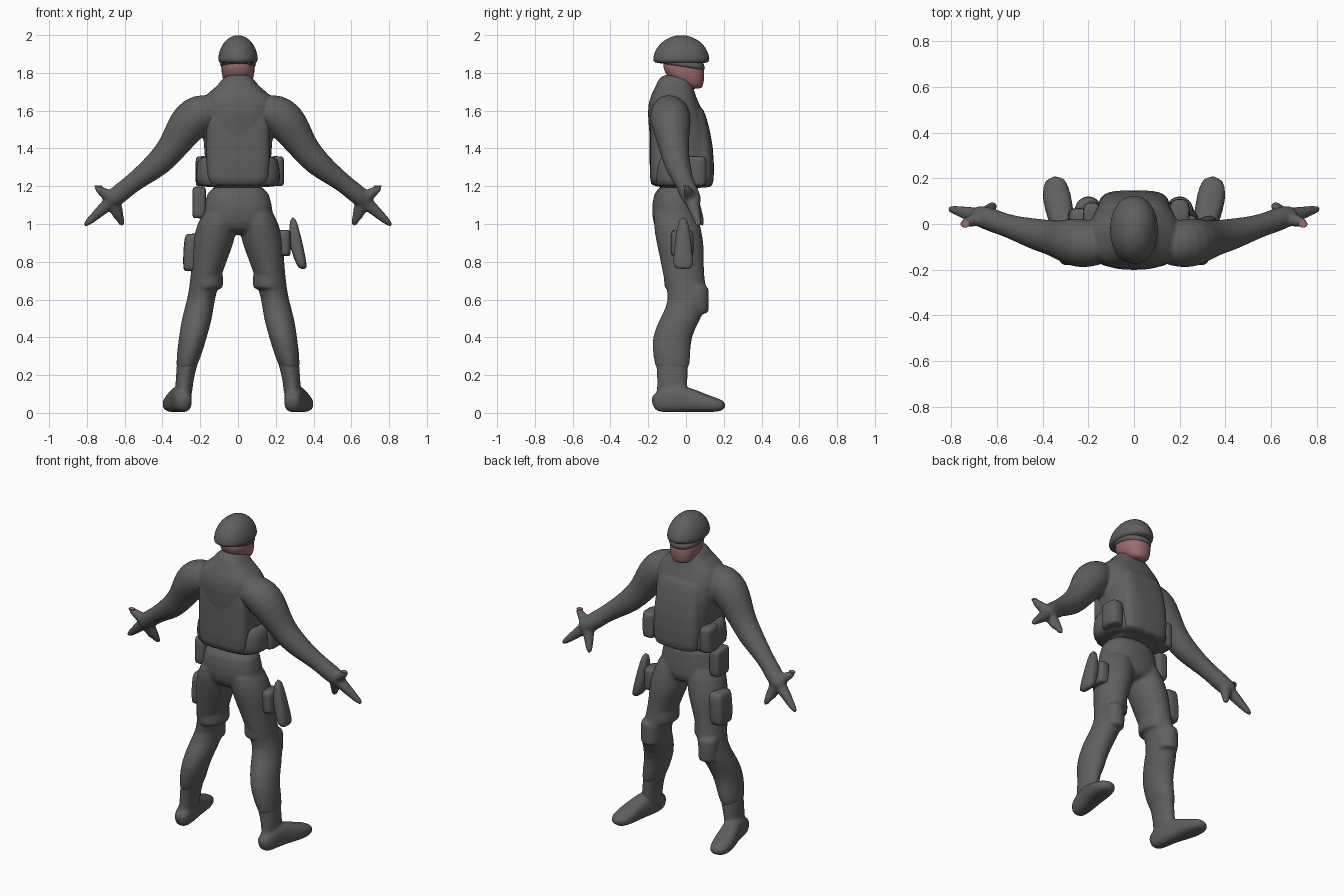
import bpy
import bmesh
from math import cos, sin, pi
from mathutils import Vector

if "Cube" in bpy.data.objects:
    bpy.data.objects.remove(bpy.data.objects["Cube"])


def material(name, colour):
    mat = bpy.data.materials.new(name)
    mat.use_nodes = True
    mat.diffuse_color = (*colour, 1)
    mat.node_tree.nodes["Principled BSDF"].inputs["Base Color"].default_value = (*colour, 1)
    return mat


GREY = material("dark grey cloth", (.115, .115, .115))
SKIN = material("dusky pink skin", (.34, .15, .15))
SIDES = {"right": -1, "left": 1}
UP = Vector((0, 0, 1))
FORWARD = Vector((0, 1, 0))


def power(value, squareness):
    return abs(value) ** (2 / squareness) * (1 if value >= 0 else -1)


def loft(bm, rings, side=1, squareness=2, level=False, reference=FORWARD, lean=0, count=20):
    """Skin rings (x, y, z, width, depth); a ring with one radius is round."""
    centres = [Vector((side * ring[0], ring[1], ring[2])) for ring in rings]
    last = len(rings) - 1
    loops = []
    for i, (centre, ring) in enumerate(zip(centres, rings)):
        along = UP
        if not level:
            along = (centres[min(i + 1, last)] - centres[max(i - 1, 0)]).normalized()
        depth_axis = (reference - along * reference.dot(along)).normalized()
        width_axis = depth_axis.cross(along)
        loop = []
        for k in range(count):
            angle = 2 * pi * k / count
            point = (centre + width_axis * ring[3] * power(cos(angle), squareness)
                     + depth_axis * ring[-1] * power(sin(angle), squareness))
            point.z += lean * (point.y - centre.y)
            loop.append(bm.verts.new(point))
        loops.append(loop)
    for lower, upper in zip(loops, loops[1:]):
        for k in range(count):
            n = (k + 1) % count
            bm.faces.new((lower[k], lower[n], upper[n], upper[k]))
    bm.faces.new(loops[0])
    bm.faces.new(loops[-1])


def finish(name, bm, mat=GREY, fuse=True):
    """Turn the lofts into one object, blended into a single skin if fused."""
    bmesh.ops.recalc_face_normals(bm, faces=bm.faces)
    for face in bm.faces:
        face.smooth = True
    mesh = bpy.data.meshes.new(name)
    bm.to_mesh(mesh)
    bm.free()
    mesh.materials.append(mat)
    obj = bpy.data.objects.new(name, mesh)
    bpy.context.collection.objects.link(obj)
    subdivision = obj.modifiers.new("round", "SUBSURF")
    subdivision.levels = subdivision.render_levels = 1
    if fuse:
        remesh = obj.modifiers.new("blend", "REMESH")
        remesh.mode = "VOXEL"
        remesh.voxel_size = .009
        remesh.use_smooth_shade = True
        smooth = obj.modifiers.new("soften", "SMOOTH")
        smooth.factor = .5
        smooth.iterations = 5


def single(name, rings, mat=GREY, **options):
    bm = bmesh.new()
    loft(bm, rings, level=True, **options)
    finish(name, bm, mat, fuse=False)


def pad_rings(centre, half_size, tilt=(0, 0), top=1):
    """Rings of a soft upright box; tilt shifts its top, top scales it."""
    x, y, z = centre
    width, depth, height = half_size
    rings = []
    for step, scale in ((-1, .85), (-.9, 1), (0, 1), (.8, top), (1, top * .85)):
        shift = max(step, 0)
        rings.append((x + tilt[0] * shift, y + tilt[1] * shift, z + height * step,
                      width * scale, depth * scale))
    return rings


def pad(name, centre, half_size, mat=GREY, squareness=4, **shape):
    single(name, pad_rings(centre, half_size, **shape), mat, squareness=squareness)


def centred(rings):
    """Place rings (y, z, width, depth) on the middle line."""
    return [(0, *ring) for ring in rings]


# Jacket: neck, torso and vest body, with both arms and hands blended in
bm = bmesh.new()
loft(bm, centred([(-.06, 1.8, .075, .075), (-.06, 1.73, .1, .1),
                  (-.07, 1.68, .19, .12), (-.06, 1.6, .21, .15),
                  (-.02, 1.45, .18, .17), (-.02, 1.25, .175, .16),
                  (-.04, 1.17, .15, .11)]),
     squareness=2.6, level=True)
loft(bm, pad_rings((0, .055, 1.41), (.16, .095, .22), tilt=(0, -.05), top=.95),
     squareness=3.5, level=True)
for side in SIDES.values():
    # Shoulder to palm, swinging forward as it goes out
    arm = [(.1, 1.61, .08), (.2, 1.59, .105), (.25, 1.55, .11), (.3, 1.48, .095),
           (.35, 1.4, .077), (.42, 1.32, .072), (.5, 1.26, .057),
           (.58, 1.2, .048), (.65, 1.14, .055), (.71, 1.1, .035)]
    loft(bm, [(x, .3 * x * x - .1, z, radius) for x, z, radius in arm], side=side)
    # Thumb and spread fingers, tapering from the palm
    palm = Vector((.66, .03, 1.13))
    for tip in ((.76, 0, 1.2), (.82, .07, .985), (.78, .05, 1.03),
                (.61, .09, .985), (.64, .06, 1.02)):
        finger = [(*palm.lerp(Vector(tip), t), .042 - .026 * t) for t in (0, .3, .6, 1)]
        loft(bm, finger, side=side, count=10)
finish("jacket_and_arms", bm)

# Bare skin on top of each thumb
for label, side in SIDES.items():
    pad(label + "_thumb_skin", (.74 * side, 0, 1.2), (.02, .016, .004), SKIN, squareness=2)

# Trousers: pelvis, both legs, thigh hems and knee pads
bm = bmesh.new()
loft(bm, centred([(-.05, 1.22, .16, .11), (-.06, 1.1, .18, .125),
                  (-.05, 1, .2, .13), (-.04, .94, .12, .09)]),
     squareness=2.3, level=True)
for side in SIDES.values():
    # One (y, width) pair every tenth of height, the leg splaying outward
    leg = ((-.06, .08), (-.05, .11), (-.03, .112), (-.02, .092), (-.01, .08), (.02, .072),
           (-.03, .083), (-.08, .074), (-.075, .067), (-.07, .046))
    rings = []
    for i, (y, width) in enumerate(leg):
        z = 1.1 - i / 10
        rings.append((.325 - .215 * z, y, z, width, .06 + .6 * width))
    loft(bm, rings, side=side, level=True)
    loft(bm, pad_rings((.163, -.01, .7), (.085, .108, .045)), side=side, level=True)
    loft(bm, pad_rings((.2, .06, .6), (.06, .062, .075)), side=side, level=True)
finish("trousers", bm)

# Boots: shaft and foot, toes turned outward
for label, side in SIDES.items():
    bm = bmesh.new()
    loft(bm, [(.26, -.075, .31, .062, .085), (.27, -.075, .25, .055, .085),
              (.285, -.07, .17, .046, .08), (.29, -.08, .05, .047, .085)],
         side=side, level=True)
    loft(bm, [(.285, -.18, .045, .03, .035), (.29, -.14, .06, .05, .06),
              (.3, -.05, .08, .053, .078), (.32, .03, .066, .057, .063),
              (.34, .12, .046, .068, .044), (.35, .215, .035, .045, .028)],
         side=side, squareness=2.6, reference=UP)
    finish(label + "_boot", bm)

# Armoured vest: back panel, waist band and side pouches
pad("vest_back_panel", (0, -.12, 1.42), (.17, .073, .22), squareness=3.5)
pad("vest_waist_band", (0, -.03, 1.28), (.225, .148, .085), squareness=3, top=.95)
pad("left_vest_pouch", (.2, .045, 1.28), (.045, .065, .08), squareness=3)
pad("right_vest_pouch", (-.185, .035, 1.28), (.04, .06, .08), squareness=3)

# Hip and thigh equipment
pad("right_hip_pouch", (-.205, -.04, 1.115), (.037, .065, .085))
pad("right_thigh_pouch", (-.245, 0, .85), (.046, .07, .1), tilt=(.01, 0))
pad("holster_strap", (.24, -.02, .9), (.04, .06, .07), squareness=3)
single("holster", [(.29, -.015, 1.04, .015, .02), (.3, -.015, .94, .032, .04),
                   (.315, -.015, .86, .036, .047), (.335, -.015, .79, .028, .055),
                   (.345, -.015, .76, .02, .045)], squareness=2.8)

# Head and helmet
single("face", centred([(.045, 1.715, .04, .04), (.03, 1.735, .065, .06),
                        (0, 1.775, .086, .1), (-.015, 1.83, .09, .112),
                        (-.02, 1.9, .08, .1)]), SKIN, squareness=2.3)
single("helmet_liner", centred([(-.015, 1.825, .092, .114), (-.015, 1.84, .097, .118),
                                (-.02, 1.89, .095, .115)]), squareness=2.3, lean=-.16)
dome = [(-.025, 1.848, .09, .13)]
for i in range(8):
    angle = i * pi / 15
    dome.append((-.025, 1.86 + .14 * sin(angle), .108 * cos(angle), .153 * cos(angle)))
single("helmet", centred(dome), squareness=2.1)
